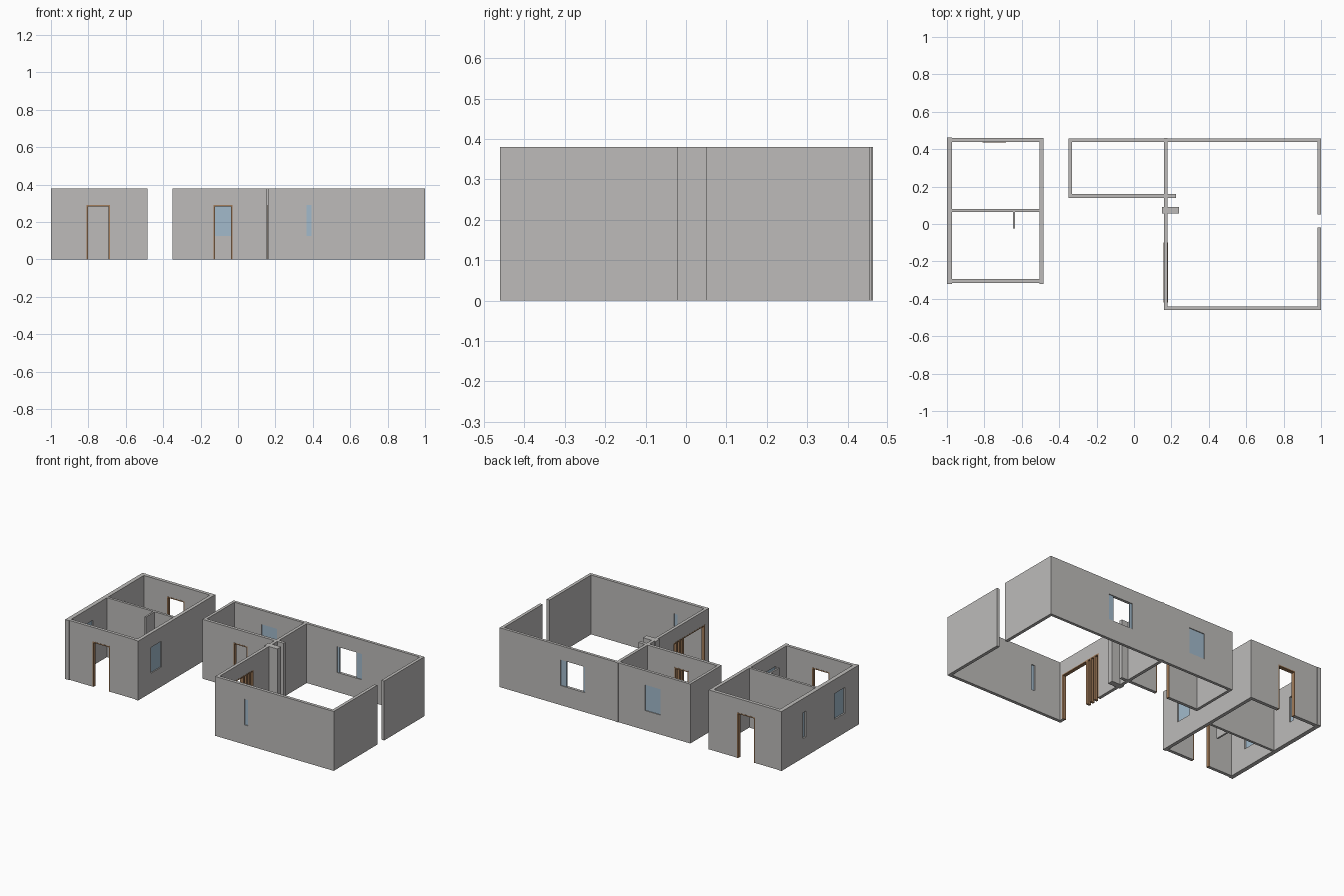
import bpy, bmesh
from mathutils import Vector

cube = bpy.data.objects.get("Cube")
if cube:
    bpy.data.objects.remove(cube)

HEIGHT, HEAD, SILL = 0.38, 0.29, 0.125


def material(name, rgb):
    m = bpy.data.materials.new(name)
    m.use_nodes = True
    m.diffuse_color = (*rgb, 1)
    m.node_tree.nodes["Principled BSDF"].inputs["Base Color"].default_value = (*rgb, 1)
    return m


plaster = material("grey plaster", (0.51, 0.5, 0.49))
timber = material("brown timber", (0.36, 0.2, 0.1))
glass = material("blue glass", (0.36, 0.49, 0.6))


def finish(bm, name, mat):
    bmesh.ops.recalc_face_normals(bm, faces=bm.faces)
    mesh = bpy.data.meshes.new(name)
    bm.to_mesh(mesh)
    bm.free()
    mesh.materials.append(mat)
    bpy.context.collection.objects.link(bpy.data.objects.new(name, mesh))


def box(name, x, y, z, mat):
    bm = bmesh.new()
    bmesh.ops.create_cube(bm, size=1)
    for v in bm.verts:
        v.co = [lo + (hi - lo) * (c + 0.5) for c, (lo, hi) in zip(v.co, (x, y, z))]
    finish(bm, name, mat)


def place(axis, along, across):
    """Order the two spans as x and y for a wall running along the axis."""
    return (along, across) if axis == "x" else (across, along)


def wall(name, axis, along, across, doors=(), windows=()):
    """Wall sheet with openings, extruded to its thickness and fitted out."""
    holes = [(a, b, 0, HEAD) for a, b in doors] + [(a, b, SILL, HEAD) for a, b in windows]
    us = sorted({*along, *(u for h in holes for u in h[:2])})
    zs = sorted({0, HEIGHT, *(z for h in holes for z in h[2:])})
    point = lambda u, z: (u, across[0], z) if axis == "x" else (across[0], u, z)
    bm = bmesh.new()
    for a, b in zip(us, us[1:]):
        for c, d in zip(zs, zs[1:]):
            if any(h[0] <= a and b <= h[1] and h[2] <= c and d <= h[3] for h in holes):
                continue
            bm.faces.new([bm.verts.new(point(*p)) for p in ((a, c), (b, c), (b, d), (a, d))])
    bmesh.ops.remove_doubles(bm, verts=bm.verts, dist=0.0001)
    sheet = bmesh.ops.extrude_face_region(bm, geom=bm.faces[:], use_keep_orig=True)["geom"]
    depth = across[1] - across[0]
    shift = Vector((0, depth, 0) if axis == "x" else (depth, 0, 0))
    bmesh.ops.translate(bm, vec=shift, verts=[g for g in sheet if isinstance(g, bmesh.types.BMVert)])
    finish(bm, name, plaster)
    for a, b in doors:
        frame(name, axis, a, b, across)
    mid = sum(across) / 2
    for i, w in enumerate(windows):
        if w[1] - w[0] < 0.15:
            pane(f"{name}_glass_{i + 1}", axis, w, mid)


def frame(name, axis, a, b, across):
    t = 0.007
    span = (across[0] - 0.001, across[1] + 0.001)
    for part, u, z in (("jamb_a", (a, a + t), (0, HEAD)), ("jamb_b", (b - t, b), (0, HEAD)),
                       ("head", (a + t, b - t), (HEAD - t, HEAD))):
        box(f"{name}_door_{part}", *place(axis, u, span), z, timber)


def pane(name, axis, along, mid):
    box(name, *place(axis, along, (mid - 0.004, mid + 0.004)), (SILL, HEAD), glass)


# Small detached block
wall("block_west_wall", "y", (-0.32, 0.463), (-1, -0.973), windows=[(-0.18, -0.075), (0.215, 0.245)])
wall("block_east_wall", "y", (-0.32, 0.46), (-0.505, -0.483), windows=[(-0.19, -0.085)])
wall("block_front_wall", "x", (-0.973, -0.505), (-0.315, -0.295), doors=[(-0.81, -0.685)])
wall("block_back_wall", "x", (-0.973, -0.505), (0.438, 0.46), doors=[(-0.81, -0.685)])
wall("block_partition", "x", (-0.973, -0.505), (0.065, 0.081))
wall("block_partition_stub", "y", (-0.025, 0.065), (-0.646, -0.635))

# Main house shell
wall("house_back_wall", "x", (-0.35, 1), (0.438, 0.456),
     windows=[(-0.14, -0.03), (0.395, 0.57)])
wall("house_front_wall", "x", (0.18, 1), (-0.46, -0.44), windows=[(0.367, 0.392)])
wall("house_east_wall_front", "y", (-0.44, -0.02), (0.98, 1))
wall("house_east_wall_back", "y", (0.05, 0.438), (0.98, 1))
wall("house_middle_wall", "y", (-0.46, 0.46), (0.16, 0.18), doors=[(-0.42, -0.1)])

# Side room
wall("side_room_west_wall", "y", (0.14, 0.438), (-0.35, -0.332))
wall("side_room_front_wall", "x", (-0.332, 0.16), (0.14, 0.16), doors=[(-0.13, -0.03)])
wall("side_room_wall_end", "x", (0.18, 0.225), (0.14, 0.16))
wall("middle_pier", "x", (0.15, 0.24), (0.055, 0.092))

# Partly open sliding window in the back wall
pane("sliding_pane_east", "x", (0.53, 0.57), 0.447)
pane("sliding_pane_west", "x", (0.395, 0.41), 0.447)

# Folded door leaves gathered at one end of the wide opening
for i in range(3):
    y = -0.135 - i * 0.032
    box(f"folding_leaf_{i + 1}", (0.158, 0.182), (y - 0.007, y + 0.007), (0, HEAD), timber)
